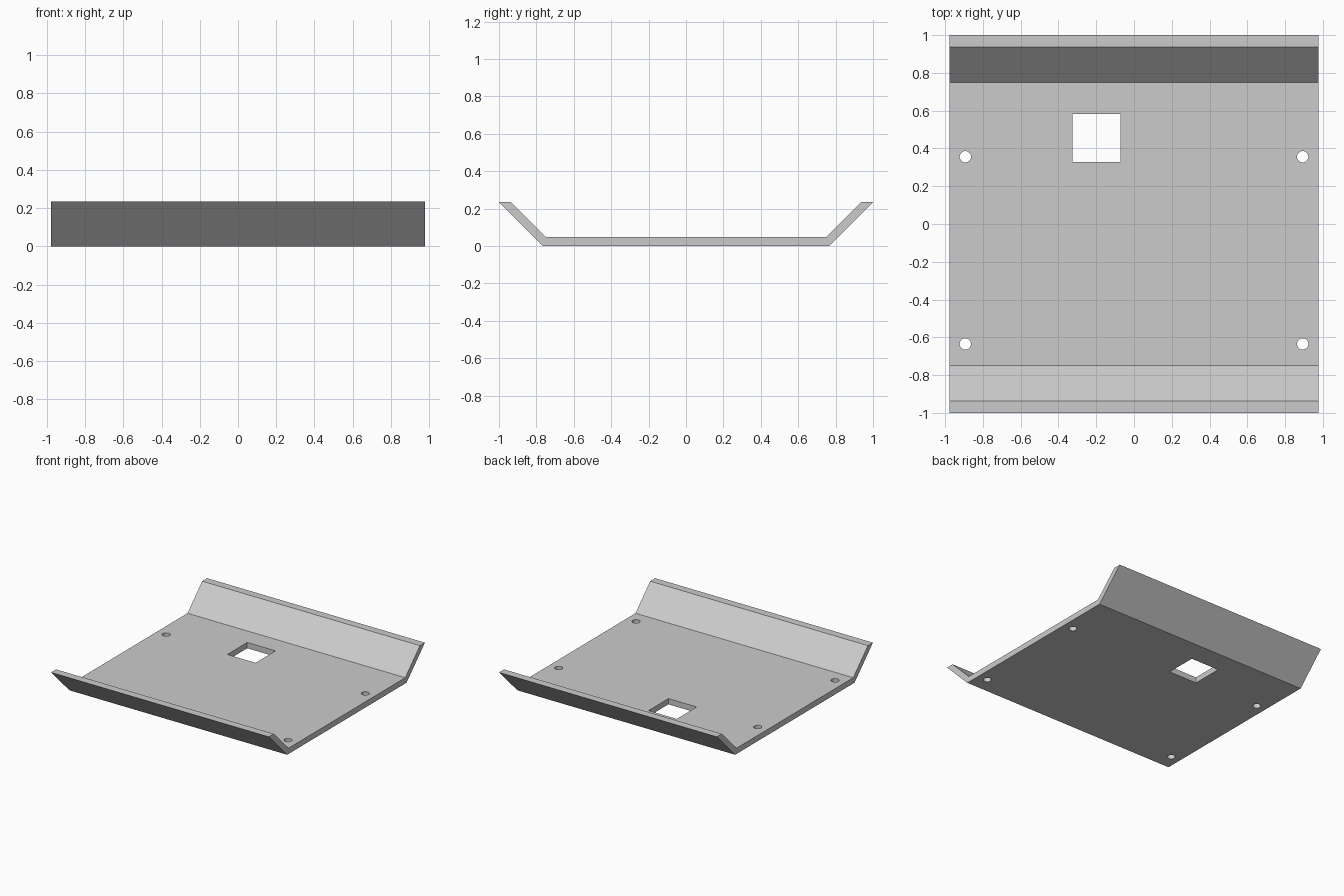
import bpy
import bmesh

cube = bpy.data.objects.get("Cube")
if cube:
    bpy.data.objects.remove(cube, do_unlink=True)

HALF_WIDTH = 0.977

grey = bpy.data.materials.new("plain grey")
grey.use_nodes = True
colour = (0.6, 0.6, 0.6, 1)
grey.diffuse_color = colour
grey.node_tree.nodes["Principled BSDF"].inputs["Base Color"].default_value = colour

# Tray: folded-sheet side profile extruded across the width
half = [(0.765, 0), (1, 0.235), (0.936, 0.235), (0.748, 0.047)]
profile = half + [(-y, z) for y, z in reversed(half)]
bm = bmesh.new()
face = bm.faces.new([bm.verts.new((-HALF_WIDTH, y, z)) for y, z in profile])
extruded = bmesh.ops.extrude_face_region(bm, geom=[face])["geom"]
verts = [v for v in extruded if isinstance(v, bmesh.types.BMVert)]
bmesh.ops.translate(bm, verts=verts, vec=(2 * HALF_WIDTH, 0, 0))
bmesh.ops.recalc_face_normals(bm, faces=bm.faces[:])
mesh = bpy.data.meshes.new("tray")
bm.to_mesh(mesh)
bm.free()
mesh.materials.append(grey)
tray = bpy.data.objects.new("tray", mesh)
bpy.context.collection.objects.link(tray)


def cut(cutter):
    """Cut the shape out of the tray, then discard the cutter."""
    cutter.hide_render = True
    cutter.data.materials.append(grey)
    bpy.ops.object.select_all(action='DESELECT')
    bpy.context.view_layer.objects.active = tray
    tray.select_set(True)
    mod = tray.modifiers.new("opening", 'BOOLEAN')
    mod.operation = 'DIFFERENCE'
    mod.solver = 'EXACT'
    mod.object = cutter
    bpy.ops.object.modifier_apply(modifier=mod.name)
    bpy.data.objects.remove(cutter, do_unlink=True)


# Square opening
bpy.ops.mesh.primitive_cube_add(size=1, location=(-0.199, 0.456, 0))
opening = bpy.context.object
opening.scale = (0.254, 0.255, 0.3)
cut(opening)

# Four round screw holes
for x in (-0.893, 0.893):
    for y in (-0.635, 0.356):
        bpy.ops.mesh.primitive_cylinder_add(vertices=32, radius=0.03, depth=0.3,
                                            location=(x, y, 0))
        cut(bpy.context.object)

# Crisp folds, smooth hole walls
bpy.ops.object.select_all(action='DESELECT')
tray.select_set(True)
bpy.context.view_layer.objects.active = tray
bpy.ops.object.shade_smooth_by_angle(angle=0.5)
